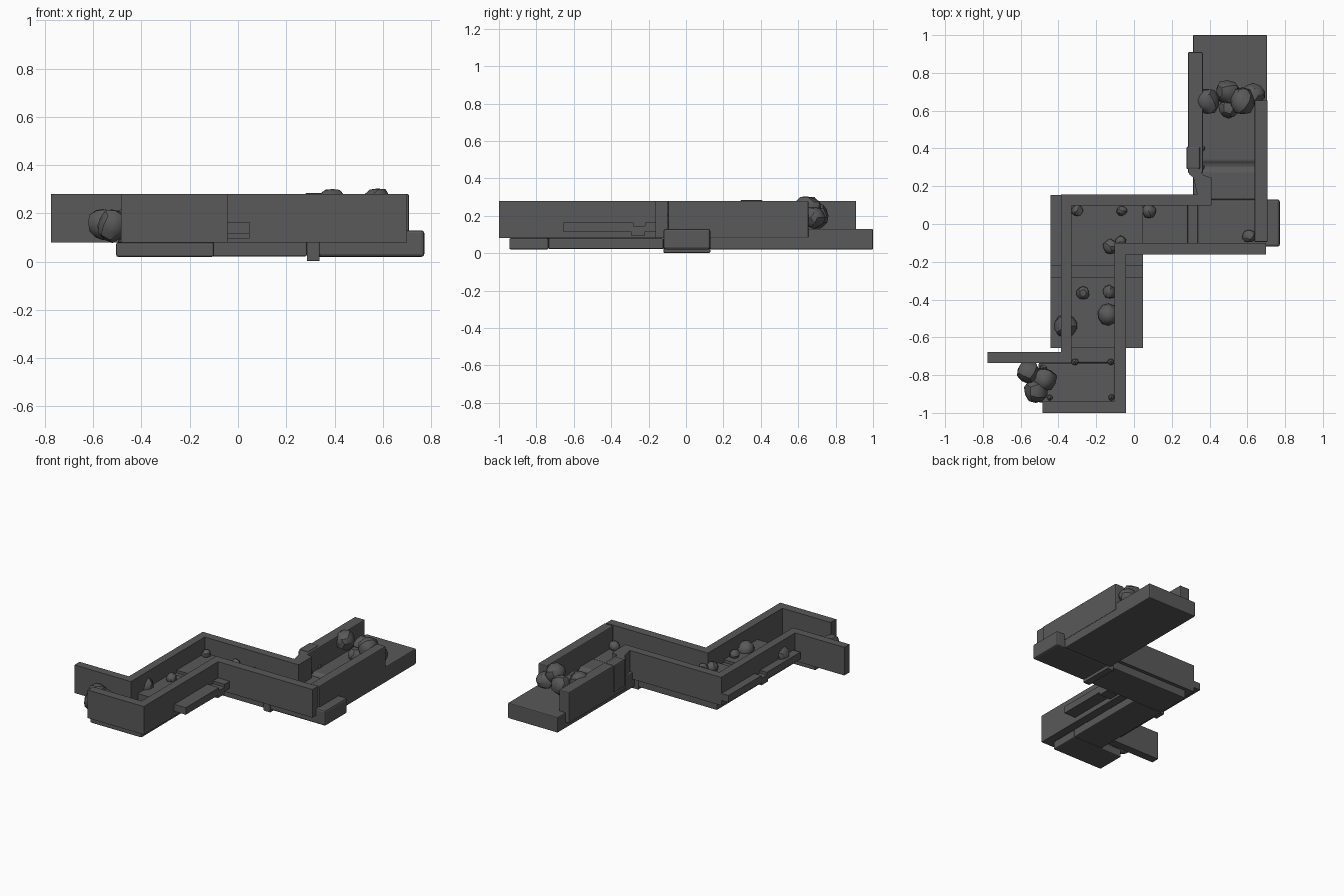
import bpy, bmesh, random
from mathutils import Vector

if "Cube" in bpy.data.objects:
    bpy.data.objects.remove(bpy.data.objects["Cube"])

random.seed(4)

def material(name, v):
    m = bpy.data.materials.new(name)
    m.diffuse_color = (v, v, v, 1)
    m.use_nodes = True
    m.node_tree.nodes["Principled BSDF"].inputs["Base Color"].default_value = m.diffuse_color
    return m

STONE = material("dark grey stone", 0.1)

def finish(name, bm, bevel=0.0):
    bmesh.ops.recalc_face_normals(bm, faces=bm.faces)
    me = bpy.data.meshes.new(name)
    bm.to_mesh(me)
    bm.free()
    ob = bpy.data.objects.new(name, me)
    bpy.context.collection.objects.link(ob)
    me.materials.append(STONE)
    if bevel:
        mod = ob.modifiers.new("soft_edges", 'BEVEL')
        mod.width, mod.segments = bevel, 2
    return ob

def extrude(name, pts, offset, bevel=0.0):
    """Close a flat outline and push it along offset."""
    bm = bmesh.new()
    f = bm.faces.new([bm.verts.new(p) for p in pts])
    r = bmesh.ops.extrude_face_region(bm, geom=[f])
    bmesh.ops.translate(bm, vec=offset,
                        verts=[v for v in r['geom'] if isinstance(v, bmesh.types.BMVert)])
    return finish(name, bm, bevel)

def box(name, x0, x1, y0, y1, z0, z1, bevel=0.0):
    return extrude(name, [(x0, y0, z0), (x1, y0, z0), (x1, y1, z0), (x0, y1, z0)],
                   (0, 0, z1 - z0), bevel)

def plan(name, pts, z0, z1, bevel=0.0):
    return extrude(name, [(x, y, z0) for x, y in pts], (0, 0, z1 - z0), bevel)

# Trench walls as plan outlines
plan("outer_zigzag_wall", [(-.775, -.735), (-.33, -.735), (-.33, .097), (.41, .097),
                           (.41, .155), (-.387, .155), (-.387, -.677), (-.775, -.677)], .08, .28)
plan("inner_zigzag_wall", [(-.485, -1), (-.043, -1), (-.043, -.162), (.70, -.162),
                           (.70, -.1), (-.103, -.1), (-.103, -.938), (-.485, -.938)], .08, .28)
box("right_end_wall", .638, .708, -.095, .655, .08, .28, .006)

# Damaged wall at the back
box("back_left_wall", .286, .365, .27, .91, .06, .28, .006)
plan("broken_wall_stub", [(.335, .155), (.41, .155), (.41, .245), (.365, .26),
                          (.345, .29), (.29, .29), (.29, .265), (.315, .245)], .08, .28)
box("wall_clasp", .278, .35, .29, .41, .09, .285, .008)

# Floor slabs
box("front_floor", -.505, -.10, -.945, -.735, .02, .08, .008)
box("left_floor", -.335, -.10, -.735, -.12, .022, .08, .006)
box("middle_floor_left", -.335, .285, -.12, .13, .022, .13, .006)
box("middle_floor_right", .335, .772, -.12, .13, .02, .13, .012)
box("middle_crossbar", .285, .338, -.12, .13, .002, .122, .004)
# Back floor with a shallow worn dip across it
prof = [(.13, .02), (1, .02), (1, .13), (.335, .13), (.32, .12), (.305, .116),
        (.29, .12), (.275, .13), (.13, .13)]
extrude("back_floor", [(.312, y, z) for y, z in prof], (.393, 0, 0), .006)

# Raised planks running under the left walls
for name, y0, y1, z0, z1 in (("plank_front", -.657, -.28, .115, .165),
                             ("plank_joint", -.295, -.22, .095, .145),
                             ("plank_back", -.22, .153, .115, .165)):
    box(name, -.442, .048, y0, y1, z0, z1)

def rock(name, x, y, z, r, sub=2, tall=1.0):
    bm = bmesh.new()
    bmesh.ops.create_icosphere(bm, subdivisions=sub, radius=r)
    axis = Vector((random.uniform(.88, 1.1), random.uniform(.88, 1.1), tall))
    for v in bm.verts:
        v.co = v.co * axis * random.uniform(.9, 1.08) + Vector((x, y, z))
    ob = finish(name, bm)
    bpy.ops.object.select_all(action='DESELECT')
    ob.select_set(True)
    bpy.context.view_layer.objects.active = ob
    bpy.ops.object.shade_smooth_by_angle(angle=.5)

# Boulder heaps at both ends
for x, y, z, r in ((-.56, -.785, .155, .068), (-.52, -.885, .15, .07), (-.475, -.825, .155, .07),
                   (.39, .65, .24, .066), (.495, .70, .20, .072), (.575, .65, .24, .068),
                   (.63, .685, .19, .06), (.50, .61, .18, .05)):
    rock("boulder", x, y, z, r)

# Boulders and stones lying along the trench
for x, y, z, r in ((-.36, -.54, .17, .066), (-.135, -.48, .175, .055), (-.27, -.365, .18, .038),
                   (-.13, -.36, .18, .036), (-.3, .07, .175, .032), (-.065, .07, .175, .03),
                   (.08, .067, .145, .038), (-.125, -.12, .18, .037), (-.07, -.09, .175, .028),
                   (.61, -.065, .15, .036)):
    rock("stone", x, y, z, r)

# Pebbles in corners
for x, y, z, r in ((-.313, -.73, .18, .02), (-.123, -.73, .18, .02), (-.12, -.918, .09, .018),
                   (-.445, -.92, .09, .016), (-.48, -.76, .09, .02),
                   (.36, .40, .14, .018), (.36, .30, .14, .016)):
    rock("pebble", x, y, z if r < .02 else .09, r, 1)
